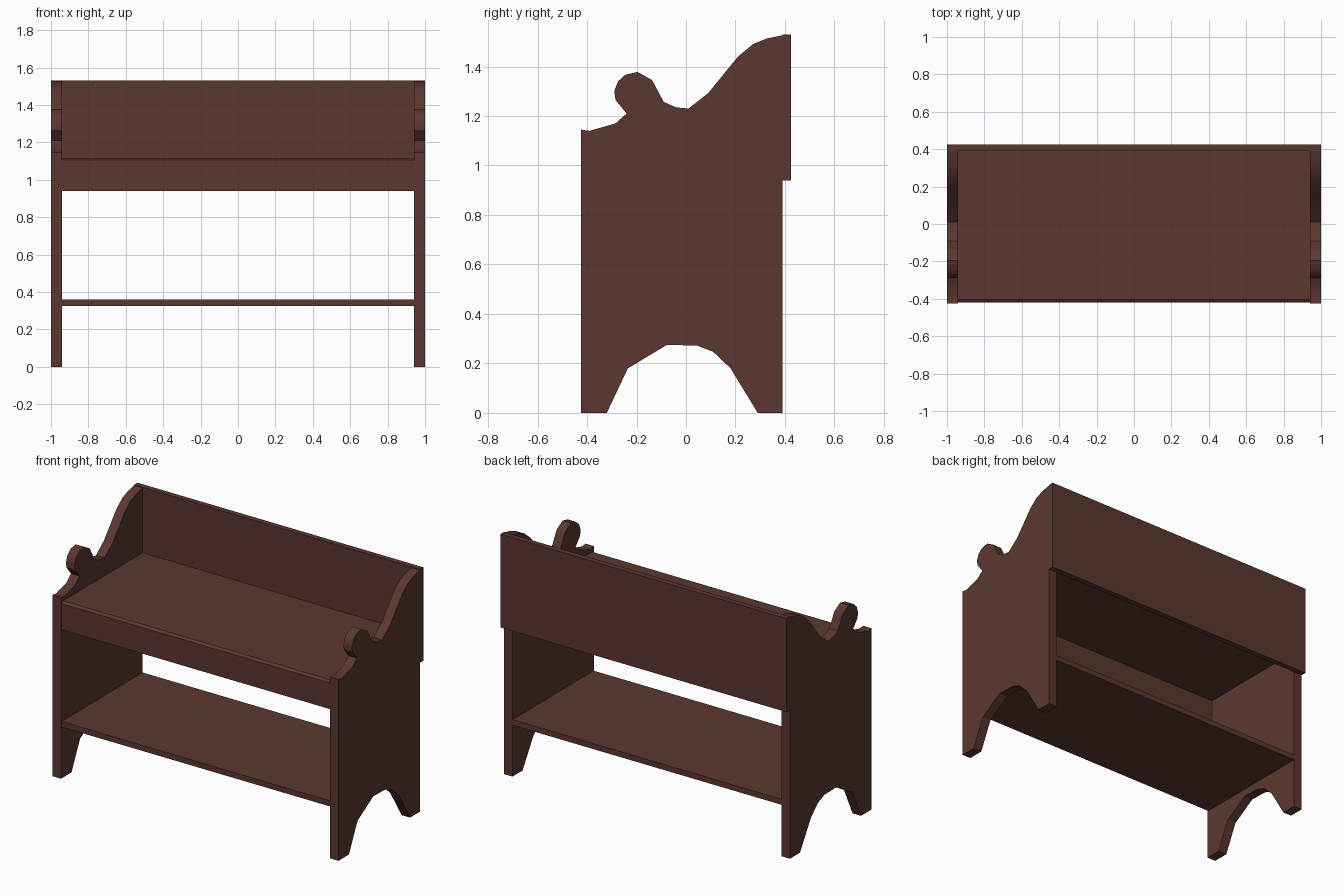
import bpy
import bmesh
from mathutils import Vector

cube = bpy.data.objects.get("Cube")
if cube:
    bpy.data.objects.remove(cube, do_unlink=True)

# One dark brown wood colour
WOOD = (0.105, 0.039, 0.028, 1.0)
wood = bpy.data.materials.new("dark_brown_wood")
wood.use_nodes = True
wood.diffuse_color = WOOD
wood.node_tree.nodes["Principled BSDF"].inputs["Base Color"].default_value = WOOD


def board(name, profile, x0, x1):
    """Extrude a (y, z) outline along x from x0 to x1."""
    bm = bmesh.new()
    face = bm.faces.new([bm.verts.new((x0, y, z)) for y, z in profile])
    grown = bmesh.ops.extrude_face_region(bm, geom=[face])
    moved = [v for v in grown["geom"] if isinstance(v, bmesh.types.BMVert)]
    bmesh.ops.translate(bm, verts=moved, vec=Vector((x1 - x0, 0, 0)))
    bmesh.ops.recalc_face_normals(bm, faces=bm.faces)
    mesh = bpy.data.meshes.new(name)
    bm.to_mesh(mesh)
    bm.free()
    mesh.materials.append(wood)
    obj = bpy.data.objects.new(name, mesh)
    bpy.context.collection.objects.link(obj)
    bpy.ops.object.select_all(action="DESELECT")
    obj.select_set(True)
    bpy.context.view_layer.objects.active = obj
    bpy.ops.object.shade_smooth_by_angle()
    return obj


def rect(y0, y1, z0, z1):
    return [(y0, z0), (y1, z0), (y1, z1), (y0, z1)]


FRONT, BACK, REAR = -0.425, 0.39, 0.425
INNER = 0.94  # inside face of the side panels

# Scrolled top edge of the side panels, front to back
scroll = [
    (FRONT, 1.145), (-0.39, 1.14), (-0.285, 1.17), (-0.24, 1.21),
    (-0.285, 1.265), (-0.29, 1.3), (-0.275, 1.34), (-0.245, 1.367),
    (-0.195, 1.378), (-0.137, 1.345), (-0.09, 1.257), (-0.04, 1.235),
    (0.01, 1.23), (0.09, 1.293), (0.21, 1.44), (0.27, 1.49),
    (0.325, 1.513), (BACK, 1.526),
]
# Arched cut-out between the feet, back to front
arch = [
    (BACK, 0), (0.29, 0), (0.18, 0.18), (0.11, 0.247), (0.045, 0.272),
    (-0.077, 0.275), (-0.235, 0.18), (-0.32, 0), (FRONT, 0),
]

# Side panels
for name, side in (("left_side_panel", 1), ("right_side_panel", -1)):
    board(name, scroll + arch, side * INNER, side)

# Back board, wrapping behind both side panels
board("back_board", rect(BACK, REAR, 0.94, 1.53), -1, 1)

# Seat with its front apron and eased front edge
seat = [
    (-0.42, 0.94), (-0.385, 0.94), (-0.385, 1.08), (BACK, 1.08),
    (BACK, 1.117), (-0.405, 1.117), (-0.42, 1.105),
]
board("seat_and_apron", seat, -INNER, INNER)

# Lower shelf
board("lower_shelf", rect(-0.42, BACK, 0.325, 0.36), -INNER, INNER)
